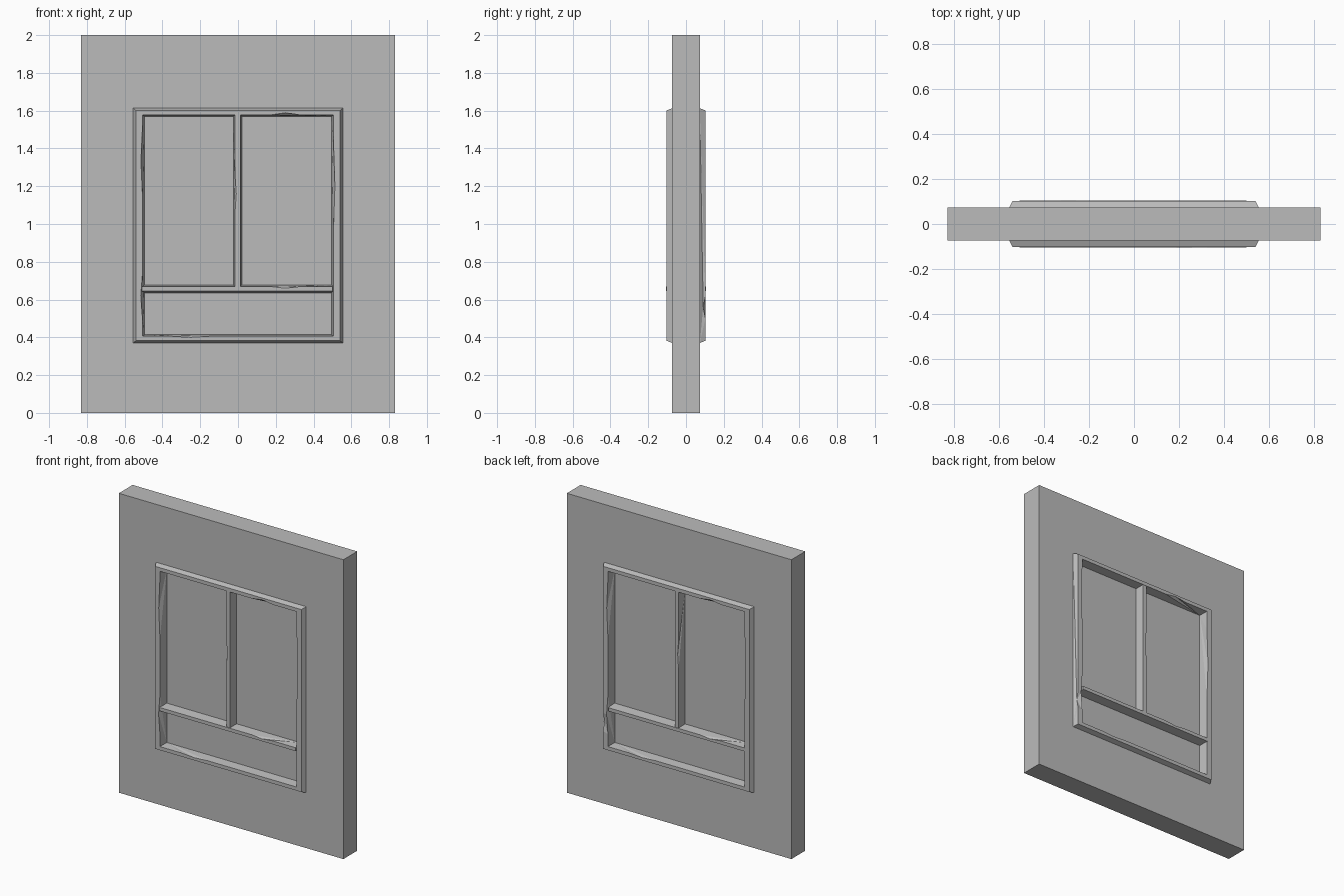
import bpy
import bmesh
from mathutils import Vector
from mathutils.geometry import intersect_point_line

cube = bpy.data.objects.get("Cube")
if cube:
    bpy.data.objects.remove(cube, do_unlink=True)

grey = bpy.data.materials.new("plain grey")
grey.use_nodes = True
COLOUR = (0.5, 0.5, 0.5, 1)
grey.diffuse_color = COLOUR
grey.node_tree.nodes["Principled BSDF"].inputs["Base Color"].default_value = COLOUR


def nearest(bm, p):
    """Edge closest to p, and the point on it."""
    best = None
    for e in bm.edges:
        a, b = (v.co for v in e.verts)
        q, t = intersect_point_line(p, a, b)
        q = a.lerp(b, min(max(t, 0), 1))
        d = (q - p).length
        if best is None or d < best[0]:
            best = (d, e, q)
    return best[1:]


def chip(bm, point, along, push):
    """Worn nick: three new points on an edge, the middle one pushed in."""
    point, along = Vector(point), Vector(along)
    for k in (-1, 1, 0):
        edge, q = nearest(bm, point + along * k)
        vert = bmesh.utils.edge_split(edge, edge.verts[0], 0.5)[1]
        vert.co = q
    vert.co += Vector(push)


def loft(name, rects, ring=False, chips=()):
    """Join rectangles (x0, x1, z0, z1, y) into a ring or a capped solid."""
    bm = bmesh.new()
    loops = [[bm.verts.new(c) for c in ((x0, y, z0), (x1, y, z0), (x1, y, z1), (x0, y, z1))]
             for x0, x1, z0, z1, y in rects]
    pairs = list(zip(loops, loops[1:]))
    if ring:
        pairs.append((loops[-1], loops[0]))
    else:
        bm.faces.new(loops[0])
        bm.faces.new(loops[-1])
    for a, b in pairs:
        for i in range(4):
            j = (i + 1) % 4
            bm.faces.new((a[i], a[j], b[j], b[i]))
    for c in chips:
        chip(bm, *c)
    bmesh.ops.recalc_face_normals(bm, faces=bm.faces)
    bmesh.ops.triangulate(bm, faces=bm.faces)
    mesh = bpy.data.meshes.new(name)
    bm.to_mesh(mesh)
    bm.free()
    mesh.materials.append(grey)
    obj = bpy.data.objects.new(name, mesh)
    bpy.context.collection.objects.link(obj)
    return obj


def inset(w, d, y):
    """Rectangle of half width w, d inside the frame's outer height."""
    return (-w, w, 0.37 + d, 1.613 - d, y)


WALL, FACE, GLASS = 0.073, 0.103, 0.045

# wall with a window opening
outer = (-0.83, 0.83, 0, 2)
loft("wall", [(*outer, -WALL), inset(0.53, 0.03, -WALL),
              inset(0.53, 0.03, WALL), (*outer, WALL)], ring=True)

# pane closing the opening
loft("window_pane", [inset(0.53, 0.03, -GLASS), inset(0.53, 0.03, GLASS)])

# window frame, bevelled on both sides, with worn edges
nicks = []
for s in (-1, 1):
    y = s * FACE
    nicks += [((-0.25 * s, y, 1.577), (0.08, 0, 0), (0, 0, 0.012)),
              ((0.505 * s, y, 1.33), (0, 0, 0.2), (0.009 * s, 0, 0)),
              ((0.505 * s, y, 0.62), (0, 0, 0.13), (0.01 * s, 0, 0)),
              ((-0.505 * s, y, 1.2), (0, 0, 0.25), (-0.008 * s, 0, 0)),
              ((0.25 * s, y, 0.406), (0.1, 0, 0), (0, 0, -0.006))]
nicks.append(((0.54, FACE, 0.56), (0, 0, 0.06), (0, -0.012, 0)))
loft("window_frame", [inset(0.555, 0, -WALL), inset(0.54, 0.012, -FACE),
                      inset(0.505, 0.036, -FACE), inset(0.495, 0.044, -GLASS),
                      inset(0.495, 0.044, GLASS), inset(0.505, 0.036, FACE),
                      inset(0.54, 0.012, FACE), inset(0.555, 0, WALL)],
     ring=True, chips=nicks)

# crossbar and upright dividing the panes
BAR = 0.105
nicks = [((-0.25 * s, s * BAR, 0.668), (0.07, 0, 0), (0, 0, -0.008)) for s in (-1, 1)]
loft("crossbar", [(-0.508, 0.5, 0.645, 0.668, -BAR), (-0.508, 0.5, 0.636, 0.677, -GLASS),
                  (-0.508, 0.5, 0.636, 0.677, GLASS), (-0.508, 0.5, 0.645, 0.668, BAR)],
     chips=nicks)

BAR = 0.101
nicks = [((-0.016, s * BAR, 1.16), (0, 0, 0.1), (0.007, 0, 0)) for s in (-1, 1)]
loft("upright", [(-0.016, 0.012, 0.66, 1.577, -BAR), (-0.025, 0.021, 0.66, 1.577, -GLASS),
                 (-0.025, 0.021, 0.66, 1.577, GLASS), (-0.016, 0.012, 0.66, 1.577, BAR)],
     chips=nicks)
